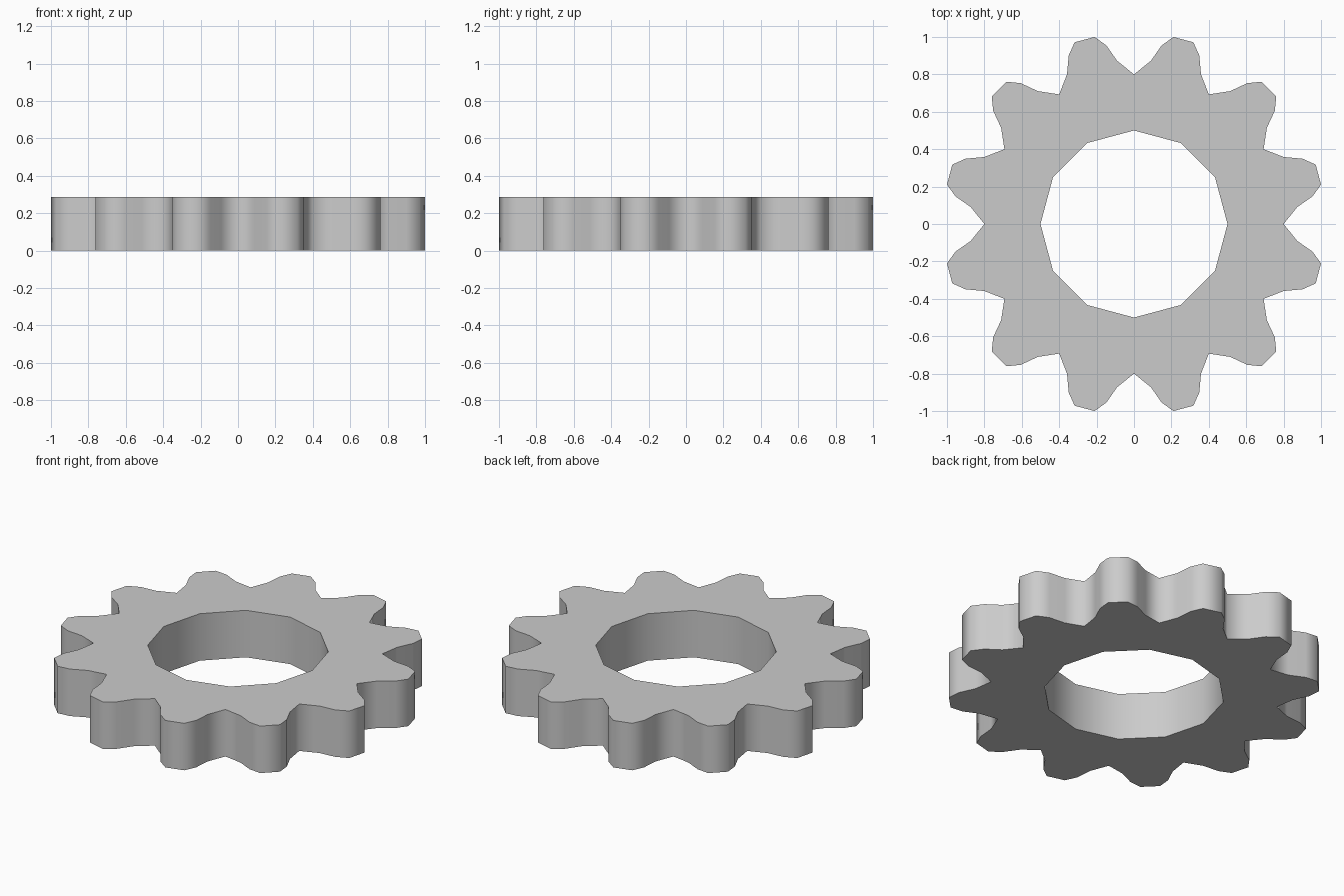
import bpy, bmesh
from math import radians, sin, cos

if "Cube" in bpy.data.objects:
    bpy.data.objects.remove(bpy.data.objects["Cube"])

TEETH, HEIGHT, BORE = 12, 0.286, 0.5
STEP = 360 / TEETH
# One tooth outline: (angle from valley in degrees, radius)
TOOTH = [(0, 0.80), (5.9, 0.877), (8.8, 0.966), (11.9, 1.022),
         (18.1, 1.022), (21.2, 0.966), (24.1, 0.877)]

bm = bmesh.new()


def vert(angle, radius):
    a = radians(angle)
    return bm.verts.new((radius * cos(a), radius * sin(a), 0))


# Flat gear ring: one face per tooth, sharing the valley edges
inner = [vert(i * STEP, BORE) for i in range(TEETH)]
outer = [[vert(i * STEP + a, r) for a, r in TOOTH] for i in range(TEETH)]
for i in range(TEETH):
    j = (i + 1) % TEETH
    bm.faces.new([inner[i], *outer[i], outer[j][0], inner[j]])

# Extrude to full thickness, keeping the bottom faces
ext = bmesh.ops.extrude_face_region(bm, geom=bm.faces[:], use_keep_orig=True)
top = [v for v in ext["geom"] if isinstance(v, bmesh.types.BMVert)]
bmesh.ops.translate(bm, verts=top, vec=(0, 0, HEIGHT))
bmesh.ops.recalc_face_normals(bm, faces=bm.faces[:])

mesh = bpy.data.meshes.new("gear_ring")
bm.to_mesh(mesh)
bm.free()
gear = bpy.data.objects.new("gear_ring", mesh)
bpy.context.collection.objects.link(gear)

# Smooth walls, sharp rims
bpy.context.view_layer.objects.active = gear
gear.select_set(True)
bpy.ops.object.shade_smooth_by_angle(angle=radians(85))
